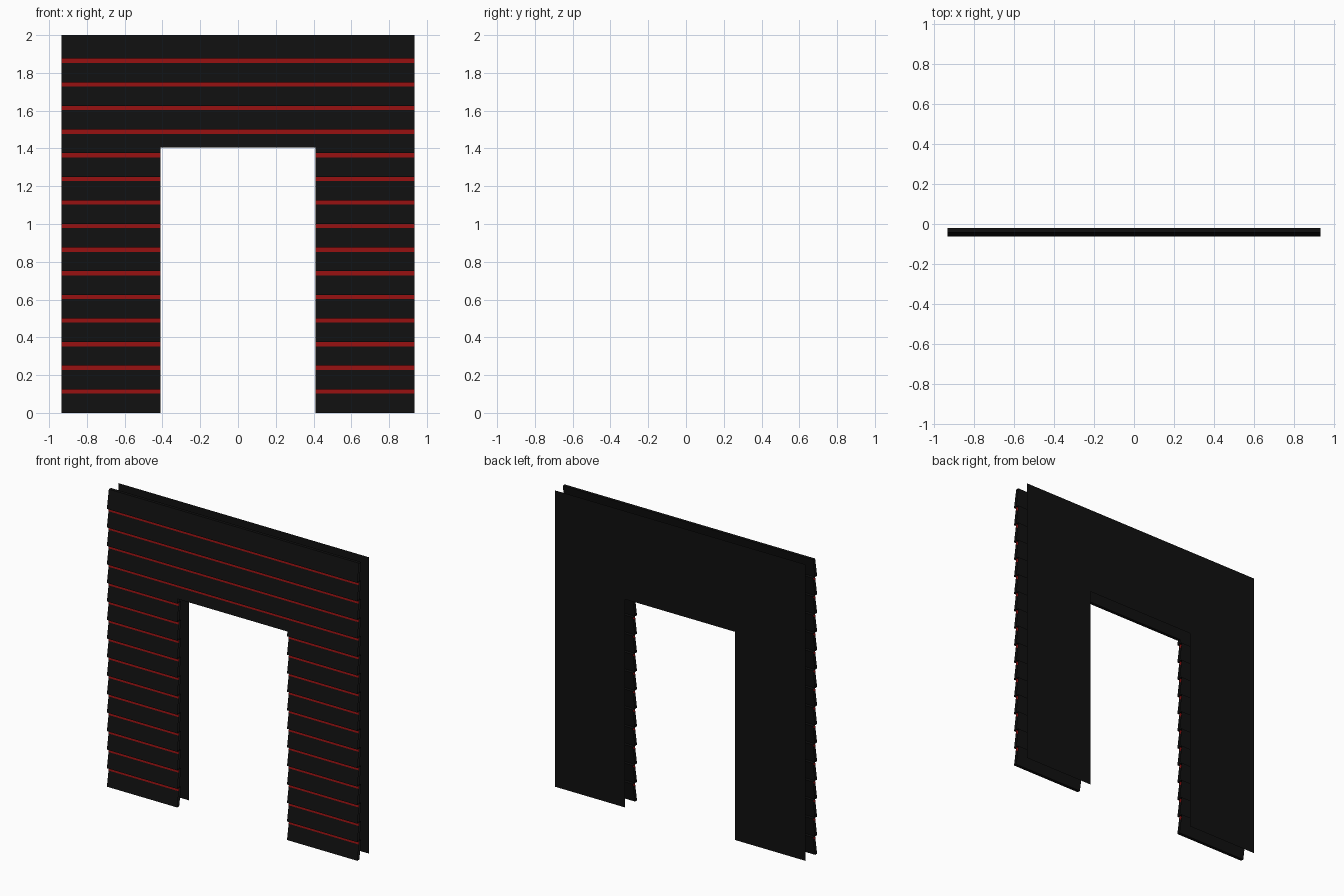
import bpy, bmesh

if "Cube" in bpy.data.objects:
    bpy.data.objects.remove(bpy.data.objects["Cube"])

W, DOOR, DOOR_TOP = 0.935, 0.41, 1.405   # half widths and opening height
N, H = 16, 0.125                         # boards and board height
Y0, LEAN, THICK = -0.063, 0.021, 0.021   # siding front, lean and thickness
BACK_Y = 0.063


def material(name, rgb):
    m = bpy.data.materials.new(name)
    m.diffuse_color = (*rgb, 1)
    m.use_nodes = True
    m.node_tree.nodes["Principled BSDF"].inputs["Base Color"].default_value = m.diffuse_color
    return m


black = material("black_paint", (0.005, 0.005, 0.005))
red = material("red_trim", (0.28, 0.005, 0.005))


def add_sheet(name, profiles, mat):
    """Sweep (y, z) profiles along x; each item is (x0, x1, points)."""
    bm = bmesh.new()
    for x0, x1, pts, closed in profiles:
        a = [bm.verts.new((x0, y, z)) for y, z in pts]
        b = [bm.verts.new((x1, y, z)) for y, z in pts]
        n = len(pts)
        for i in range(n if closed else n - 1):
            j = (i + 1) % n
            bm.faces.new((a[i], b[i], b[j], a[j]))
    me = bpy.data.meshes.new(name)
    bm.to_mesh(me)
    bm.free()
    me.materials.append(mat)
    ob = bpy.data.objects.new(name, me)
    bpy.context.collection.objects.link(ob)
    return ob


def spans(k):
    """x ranges of a board with the fraction of its height where it starts."""
    z = k * H
    if z >= DOOR_TOP:
        return [(-W, W, 0)]
    sides = [(-W, -DOOR, 0), (DOOR, W, 0)]
    if z + H > DOOR_TOP:
        sides.append((-DOOR, DOOR, (DOOR_TOP - z) / H))
    return sides


RED_START = 0.82
for k in range(N):
    boards, strips = [], []
    top = (k + 1) * H
    for x0, x1, t in spans(k):
        zb, yb, yt = k * H + t * H, Y0 + LEAN * t, Y0 + LEAN
        # front stops short where the red trim begins
        s = RED_START if k < N - 1 else 1
        front_top = (Y0 + LEAN * s, k * H + H * s)
        pts = [front_top, (yb, zb), (yb + THICK, zb), (yt + THICK, top), (yt, top)]
        if s == 1:
            boards.append((x0, x1, pts[:4], True))
        else:
            boards.append((x0, x1, pts[::-1], False))
            strips.append((x0, x1, [front_top, (yt, top)], False))
    add_sheet(f"siding_board_{k + 1}", boards, black)
    if strips:
        add_sheet(f"red_trim_{k + 1}", strips, red)

# flat inner wall panel with the same doorway
add_sheet("back_panel", [
    (-W, -DOOR, [(BACK_Y, 0), (BACK_Y, DOOR_TOP)], False),
    (DOOR, W, [(BACK_Y, 0), (BACK_Y, DOOR_TOP)], False),
    (-W, W, [(BACK_Y, 2), (BACK_Y, DOOR_TOP)], False),
], black)

# consistent outward normals: boards outward, trim forward, panel backward
for ob in bpy.data.objects:
    bm = bmesh.new()
    bm.from_mesh(ob.data)
    if ob.name.startswith("siding"):
        bmesh.ops.recalc_face_normals(bm, faces=bm.faces)
    else:
        want = 1 if ob.name == "back_panel" else -1
        bm.normal_update()
        flip = [f for f in bm.faces if f.normal.y * want < 0]
        bmesh.ops.reverse_faces(bm, faces=flip)
    bm.to_mesh(ob.data)
    bm.free()
